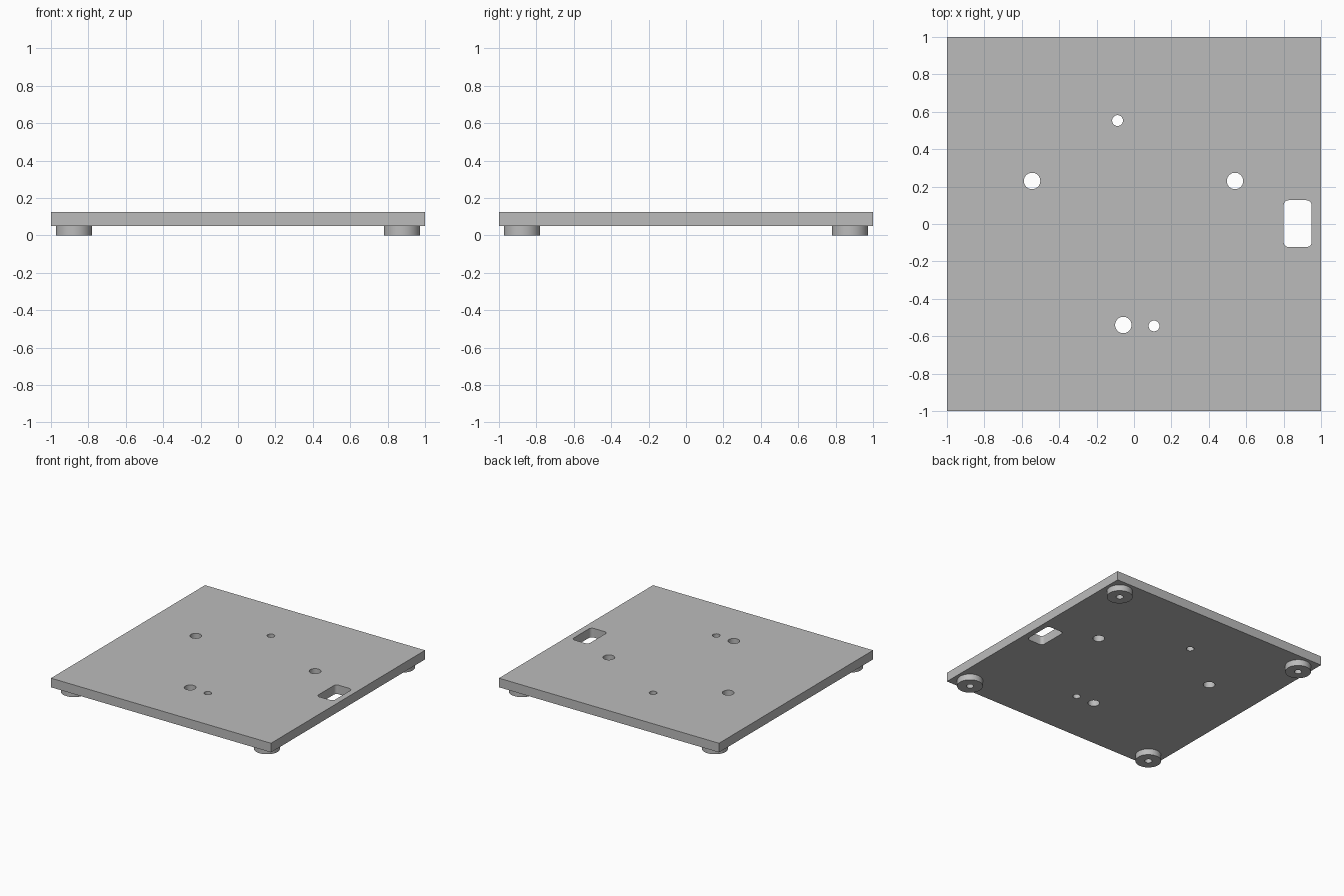
import bpy
import bmesh
from math import cos, sin, pi, radians

default = bpy.data.objects.get("Cube")
if default:
    bpy.data.objects.remove(default, do_unlink=True)

BOTTOM, TOP = 0.05, 0.125

grey = bpy.data.materials.new("plain_grey")
grey.use_nodes = True
COLOUR = (0.5, 0.5, 0.5, 1)
grey.diffuse_color = COLOUR
grey.node_tree.nodes["Principled BSDF"].inputs["Base Color"].default_value = COLOUR


def circle(x, y, r, n=48):
    return [(x + r * cos(2 * pi * i / n), y + r * sin(2 * pi * i / n)) for i in range(n)]


def rounded_rectangle(x, y, hx, hy, r, steps=6):
    points = []
    for quarter, (sx, sy) in enumerate([(1, 1), (-1, 1), (-1, -1), (1, -1)]):
        for i in range(steps + 1):
            a = (quarter + i / steps) * pi / 2
            points.append((x + sx * (hx - r) + r * cos(a), y + sy * (hy - r) + r * sin(a)))
    return points


def prisms(name, outlines, z0, z1):
    """One object made of upright prisms with the given outlines."""
    bm = bmesh.new()
    for outline in outlines:
        base = bm.faces.new([bm.verts.new((x, y, z0)) for x, y in outline])
        top = bmesh.ops.extrude_face_region(bm, geom=[base])["geom"]
        moved = [v for v in top if isinstance(v, bmesh.types.BMVert)]
        bmesh.ops.translate(bm, verts=moved, vec=(0, 0, z1 - z0))
    bmesh.ops.recalc_face_normals(bm, faces=bm.faces[:])
    mesh = bpy.data.meshes.new(name)
    bm.to_mesh(mesh)
    bm.free()
    mesh.materials.append(grey)
    obj = bpy.data.objects.new(name, mesh)
    bpy.context.collection.objects.link(obj)
    return obj


def finish(obj):
    bpy.ops.object.select_all(action="DESELECT")
    obj.select_set(True)
    bpy.context.view_layer.objects.active = obj
    bpy.ops.object.shade_smooth_by_angle(angle=radians(30))


def cut(obj, cutter):
    """Subtract the cutter from the object, then remove the cutter."""
    cutter.hide_render = True
    mod = obj.modifiers.new("cut", "BOOLEAN")
    mod.operation = "DIFFERENCE"
    mod.solver = "EXACT"
    mod.object = cutter
    bpy.context.view_layer.objects.active = obj
    bpy.ops.object.modifier_apply(modifier=mod.name)
    bpy.data.objects.remove(cutter, do_unlink=True)


# Square plate with three large holes, two small holes and a handle slot
plate = prisms("base_plate", [[(-1, -1), (1, -1), (1, 1), (-1, 1)]], BOTTOM, TOP)
large = [(-0.545, 0.23), (0.54, 0.23), (-0.057, -0.54)]
small = [(-0.088, 0.553), (0.107, -0.545)]
openings = [circle(x, y, 0.044) for x, y in large]
openings += [circle(x, y, 0.029) for x, y in small]
openings.append(rounded_rectangle(0.875, 0.002, 0.075, 0.125, 0.027))
cut(plate, prisms("plate_cutter", openings, BOTTOM - 0.1, TOP + 0.1))
finish(plate)

# Four round feet, each with a screw hole from below
for depth, sy in (("front", -1), ("back", 1)):
    for side, sx in (("right", -1), ("left", 1)):
        x, y = sx * 0.877, sy * 0.877
        foot = prisms(f"{depth}_{side}_foot", [circle(x, y, 0.097)], 0, BOTTOM)
        cut(foot, prisms("foot_cutter", [circle(x, y, 0.028)], -0.1, BOTTOM + 0.1))
        finish(foot)
